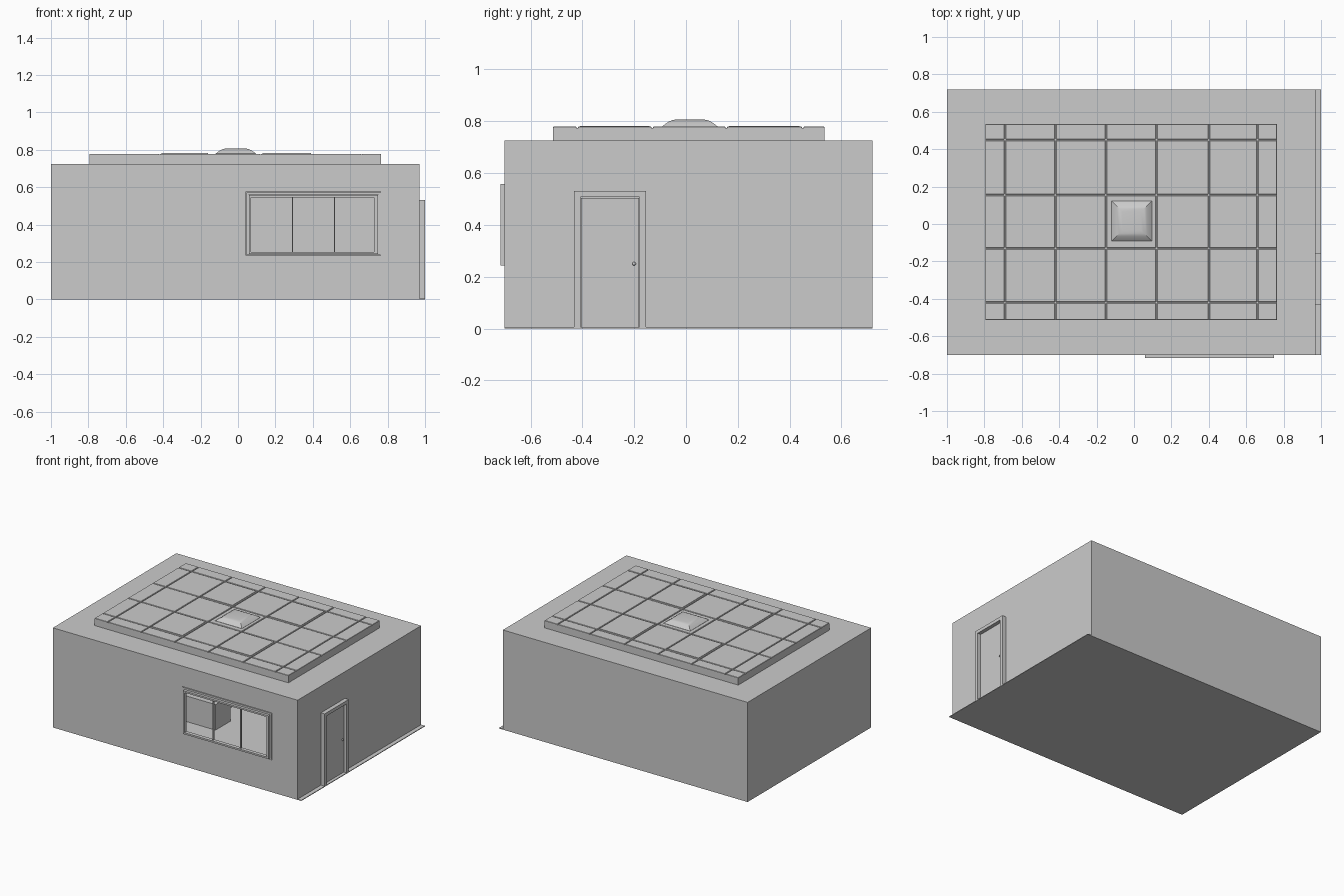
import bpy, bmesh
from mathutils import Vector

if "Cube" in bpy.data.objects:
    bpy.data.objects.remove(bpy.data.objects["Cube"])


def mesh_object(name, bm):
    bmesh.ops.recalc_face_normals(bm, faces=bm.faces)
    me = bpy.data.meshes.new(name)
    bm.to_mesh(me)
    bm.free()
    ob = bpy.data.objects.new(name, me)
    bpy.context.collection.objects.link(ob)
    return ob


def add_box(bm, lo, hi):
    lo, hi = Vector(lo), Vector(hi)
    r = bmesh.ops.create_cube(bm, size=1)
    for v in r["verts"]:
        v.co = [(lo[i] + hi[i]) / 2 + v.co[i] * (hi[i] - lo[i]) for i in range(3)]


def boxes(name, items, bevel=0):
    bm = bmesh.new()
    for lo, hi in items:
        add_box(bm, lo, hi)
    ob = mesh_object(name, bm)
    if bevel:
        m = ob.modifiers.new("edge", "BEVEL")
        m.width = bevel
        m.segments = 1
    return ob


def boolean(ob, other, op):
    m = ob.modifiers.new("bool", "BOOLEAN")
    m.operation, m.object, m.solver = op, other, "EXACT"
    bpy.context.view_layer.objects.active = ob
    bpy.ops.object.modifier_apply(modifier=m.name)
    bpy.data.objects.remove(other)


def frame(a0, a1, z0, z1, w, d0, d1, axis="y", sill=True):
    """Boxes of a rectangular frame; a = along the wall, d = through the wall."""
    parts = [(a0, a0 + w, z0, z1), (a1 - w, a1, z0, z1), (a0 + w, a1 - w, z1 - w, z1)]
    if sill:
        parts.append((a0 + w, a1 - w, z0, z0 + w))
    if axis == "y":
        return [((p, d0, r), (q, d1, s)) for p, q, r, s in parts]
    return [((d0, p, r), (d1, q, s)) for p, q, r, s in parts]


# Hollow room shell with raised ceiling tray and window opening
walls = boxes("room_walls", [((-1, -.70, 0), (.97, .72, .725))])
boolean(walls, boxes("tray", [((-.795, -.513, .70), (.765, .535, .774))]), "UNION")
boolean(walls, boxes("room_space", [((-.994, -.694, .006), (.964, .714, .719))]), "DIFFERENCE")
boolean(walls, boxes("tray_space", [((-.789, -.507, .70), (.759, .529, .768))]), "DIFFERENCE")
boolean(walls, boxes("window_hole", [((.043, -.75, .235), (.763, -.65, .577))]), "DIFFERENCE")

# Floor slab reaching past the door wall
boxes("floor", [((-1, -.70, 0), (1, .72, .005))])

# Ceiling tiles with thin gaps, four of them light fittings
xs = [-.795, -.69, -.42, -.15, .12, .40, .66, .765]
ys = [-.513, -.42, -.13, .155, .45, .535]
tiles, lights = [], []
g = .003
for i in range(len(xs) - 1):
    for j in range(len(ys) - 1):
        x0 = xs[i] + (g if i else 0)
        x1 = xs[i + 1] - (g if i < len(xs) - 2 else 0)
        y0 = ys[j] + (g if j else 0)
        y1 = ys[j + 1] - (g if j < len(ys) - 2 else 0)
        tiles.append(((x0, y0, .766), (x1, y1, .779)))
        if i in (2, 4) and j in (1, 3):
            lights.append(((x0 + .008, y0 + .008, .764), (x1 - .008, y1 - .008, .782)))
boxes("ceiling_tiles", tiles, .002)
boxes("ceiling_lights", lights)

# Domed square ceiling unit in the middle
bm = bmesh.new()
rings = []
for h, z in [(.107, .764), (.107, .780), (.096, .789), (.081, .799), (.066, .805), (.05, .807)]:
    rings.append([bm.verts.new((-.012 + sx * h, .015 + sy * h, z))
                  for sx, sy in ((-1, -1), (1, -1), (1, 1), (-1, 1))])
for a, b in zip(rings, rings[1:]):
    for k in range(4):
        bm.faces.new((a[k], a[(k + 1) % 4], b[(k + 1) % 4], b[k]))
bm.faces.new(rings[0])
bm.faces.new(rings[-1])
dome = mesh_object("ceiling_unit", bm)
bpy.context.view_layer.objects.active = dome
dome.select_set(True)
bpy.ops.object.shade_smooth_by_angle()

# Window: flush outer frame, projecting inner frame, two thin mullions
boxes("window_outer_frame", frame(.045, .761, .237, .573, .013, -.701, -.688))
boxes("window_inner_frame", frame(.058, .748, .243, .558, .012, -.717, -.69))
boxes("window_mullions", [((x - .003, -.708, .255), (x + .003, -.692, .546))
                          for x in (.292, .515)])
boxes("window_sash_edge", [((.728, -.71, .255), (.737, -.70, .546))])

# Door: projecting frame, leaf and knob
boxes("door_frame", frame(-.432, -.155, 0, .531, .024, .955, 1.0, "x", sill=False))
boxes("door_leaf", [((.962, -.406, .006), (.978, -.181, .503))])
bm = bmesh.new()
bmesh.ops.create_uvsphere(bm, u_segments=10, v_segments=6, radius=.007)
bmesh.ops.translate(bm, verts=bm.verts, vec=(.983, -.2, .25))
mesh_object("door_knob", bm)

# Furniture seen through the window and against the left wall
boxes("side_counter", [((-.994, -.51, .005), (-.85, .71, .195)),
                       ((-.994, -.515, .195), (-.845, .712, .203))])
boxes("island_body", [((-.60, -.13, .005), (-.09, .04, .185))])
boxes("island_top", [((-.61, -.135, .185), (-.085, .14, .195))])
boxes("island_rear_shelf", [((-.60, .04, .10), (-.09, .13, .185))])
